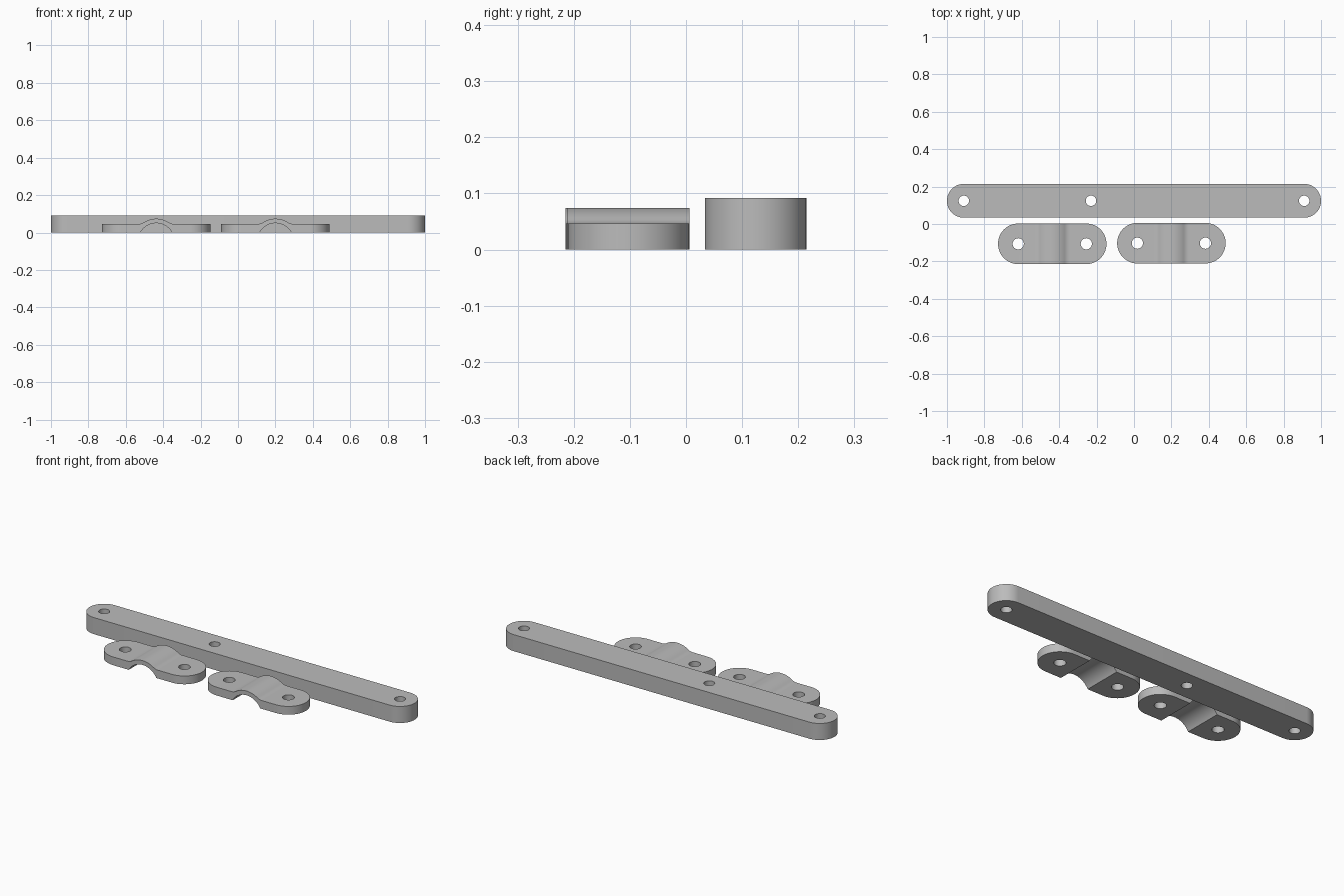
import bpy, bmesh, math

if "Cube" in bpy.data.objects:
    bpy.data.objects.remove(bpy.data.objects["Cube"])

grey = bpy.data.materials.new("plain grey")
grey.diffuse_color = (0.5, 0.5, 0.5, 1)
grey.use_nodes = True
grey.node_tree.nodes["Principled BSDF"].inputs["Base Color"].default_value = grey.diffuse_color


def prism(name, points, direction):
    """Extrude a closed outline of 3D points along a direction."""
    bm = bmesh.new()
    face = bm.faces.new([bm.verts.new(p) for p in points])
    ext = bmesh.ops.extrude_face_region(bm, geom=[face])
    verts = [g for g in ext["geom"] if isinstance(g, bmesh.types.BMVert)]
    bmesh.ops.translate(bm, verts=verts, vec=direction)
    bmesh.ops.recalc_face_normals(bm, faces=bm.faces)
    mesh = bpy.data.meshes.new(name)
    bm.to_mesh(mesh)
    bm.free()
    obj = bpy.data.objects.new(name, mesh)
    bpy.context.collection.objects.link(obj)
    mesh.materials.append(grey)
    return obj


def arc(cx, cy, r, start, end, n):
    """Points on an arc, angles in degrees."""
    angles = [math.radians(start + (end - start) * i / n) for i in range(n + 1)]
    return [(cx + r * math.cos(a), cy + r * math.sin(a)) for a in angles]


def stadium(name, cx, cy, half, r, z0, z1):
    """Upright plate with fully rounded ends."""
    pts = arc(cx + half - r, cy, r, -90, 90, 32) + arc(cx - half + r, cy, r, 90, 270, 32)
    return prism(name, [(x, y, z0) for x, y in pts], (0, 0, z1 - z0))


def combine(obj, other, operation):
    """Apply a boolean and discard the helper."""
    mod = obj.modifiers.new(operation, 'BOOLEAN')
    mod.operation, mod.solver, mod.object = operation, 'EXACT', other
    graph = bpy.context.evaluated_depsgraph_get()
    mesh = bpy.data.meshes.new_from_object(obj.evaluated_get(graph))
    obj.modifiers.clear()
    obj.data = mesh
    bpy.data.objects.remove(other)


def drill(obj, xs, y, r):
    """Vertical through holes."""
    for x in xs:
        pts = [(px, py, -0.1) for px, py in arc(x, y, r, 0, 360, 32)[:-1]]
        combine(obj, prism("drill", pts, (0, 0, 0.4)), 'DIFFERENCE')


def smooth(obj):
    bpy.ops.object.select_all(action='DESELECT')
    obj.select_set(True)
    bpy.context.view_layer.objects.active = obj
    bpy.ops.object.shade_smooth_by_angle(angle=math.radians(25))


# Long bar with three holes
bar = stadium("long_bar", 0, 0.124, 1.0, 0.0905, 0, 0.092)
drill(bar, (-0.91, -0.23, 0.91), 0.124, 0.028)
smooth(bar)

# Saddle clamp section: flat flanges, filleted arch above, round channel below
FLANGE, AXIS, R_IN, R_OUT, FILLET = 0.046, -0.047, 0.097, 0.121, 0.05
fz = FLANGE + FILLET
fx = math.sqrt((R_OUT + FILLET) ** 2 - (fz - AXIS) ** 2)
tangent = math.degrees(math.atan2(fz - AXIS, fx))
mouth = math.degrees(math.asin(-AXIS / R_IN))
section = [(-0.4, 0)] + arc(0, AXIS, R_IN, 180 - mouth, mouth, 24) + [(0.4, 0), (0.4, FLANGE)]
section += arc(fx, fz, FILLET, 270, 180 + tangent, 8)
section += arc(0, AXIS, R_OUT, tangent, 180 - tangent, 20)[1:-1]
section += arc(-fx, fz, FILLET, -tangent, -90, 8) + [(-0.4, FLANGE)]

for name, cx, cy in (("left_clamp", -0.437, -0.106), ("right_clamp", 0.2, -0.1025)):
    clamp = prism(name, [(cx + x, cy - 0.2, z) for x, z in section], (0, 0.4, 0))
    combine(clamp, stadium("outline", cx, cy, 0.29, 0.1085, -0.1, 0.2), 'INTERSECT')
    drill(clamp, (cx - 0.182, cx + 0.182), cy, 0.03)
    smooth(clamp)
